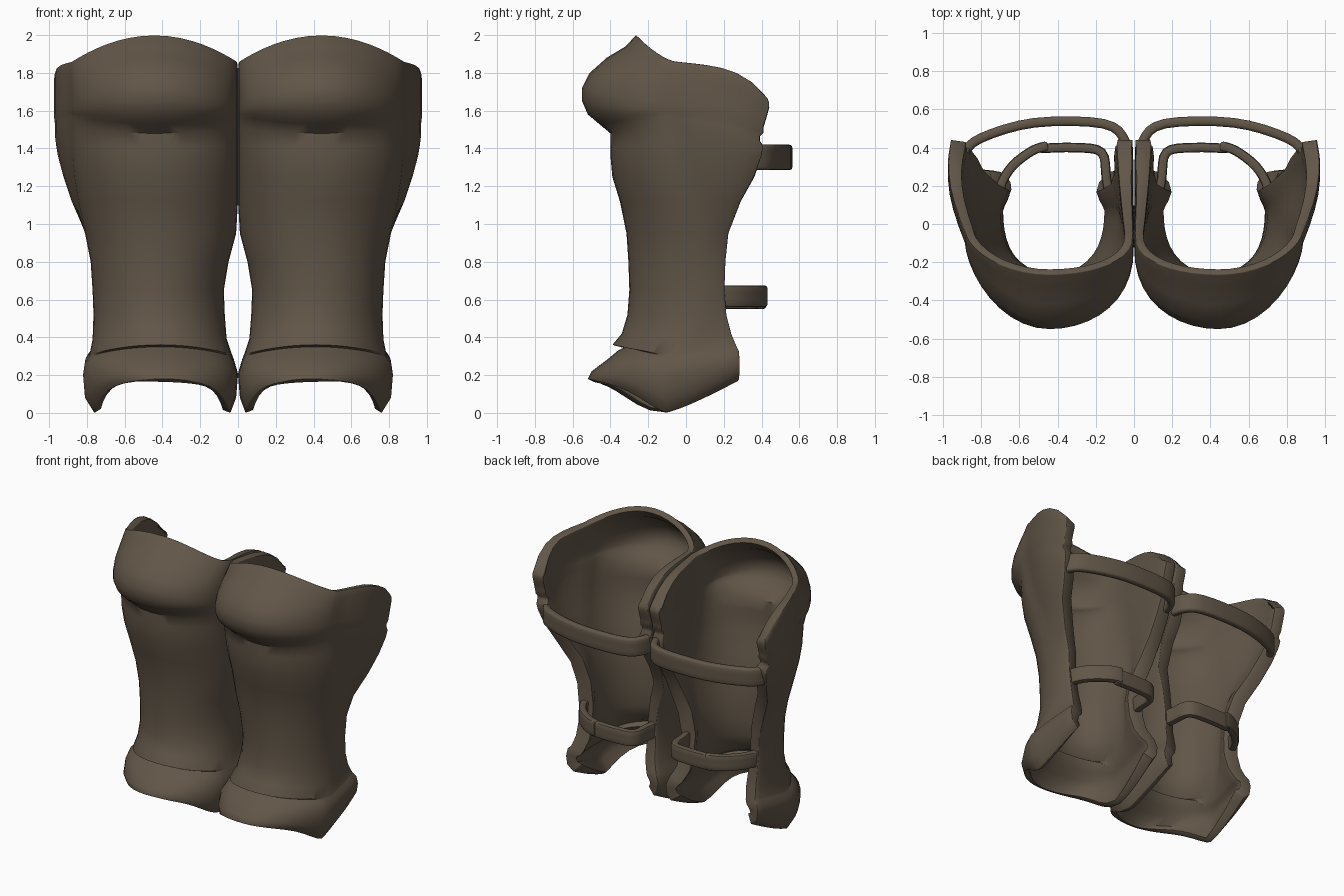
import bpy, bmesh, math

if "Cube" in bpy.data.objects:
    bpy.data.objects.remove(bpy.data.objects["Cube"], do_unlink=True)

leather = bpy.data.materials.new("dark_brown_leather")
leather.use_nodes = True
COLOUR = (0.12, 0.092, 0.064, 1)
leather.diffuse_color = COLOUR
for node in leather.node_tree.nodes:
    if node.type == 'BSDF_PRINCIPLED':
        node.inputs["Base Color"].default_value = COLOUR
        node.inputs["Roughness"].default_value = 0.8

CUFF, KNEE = 0.36, 1.41   # heights where ankle flare and knee cap begin
WALL = 0.1                # greatest shell thickness

# shell rows: height, inner x, outer x, front y, back y
ROWS = [
    (0.0, .04, .76, -.52, .28), (.08, .01, .81, -.50, .285),
    (.2, 0, .82, -.42, .285), (.3, .02, .81, -.36, .28),
    (.34, .03, .79, -.32, .27), (CUFF, .035, .785, -.39, .265),
    (.42, .06, .77, -.34, .24), (.52, .07, .765, -.31, .215),
    (.65, .075, .77, -.30, .205), (.8, .05, .78, -.305, .21),
    (.95, .01, .81, -.315, .225), (1.12, 0, .85, -.35, .29),
    (1.25, 0, .87, -.39, .36), (1.36, 0, .88, -.40, .40),
    (KNEE, 0, .88, -.40, .41), (1.48, 0, .88, -.40, .39),
    (1.53, 0, .88, -.46, .39), (1.58, 0, .88, -.52, .41),
    (1.65, 0, .885, -.55, .41), (1.72, 0, .885, -.55, .42),
    (1.8, 0, .885, -.51, .43), (1.88, 0, .885, -.42, .44),
    (1.94, 0, .885, -.32, .44), (2.0, .005, .88, -.265, .43),
]
FRONT, SIDE = 20, 6   # segments round the front and along each side wall


def rim_heights(u, w):
    """Top and bottom rim heights: u across the front, w back along a side."""
    top = 2.0 - .14 * u * u - .05 * w - .14 * w ** 4
    bottom = .18 - .07 * u * u - .11 * u ** 8 + .17 * w ** 1.2
    return top, bottom


def bump(z, centre, reach):
    return max(0, 1 - abs(z - centre) / reach)


def ramp(z, low, high):
    return min(1, max(0, (z - low) / (high - low)))


def shin(z):
    """1 along the shin, fading to 0 at the cuff and the knee."""
    return ramp(z, .25, .5) * ramp(z, 1.55, 1.05)


def shell_point(row, u, w, angle):
    z, x_in, x_out, y_front, y_back = row
    top, bottom = rim_heights(u, w)
    # side wings bow out above the calf; the lower walls curl in
    flare = .09 * ramp(z, .95, 1.45) * math.sin(2.2 * w)
    curl = .03 * w * w * ramp(z, 1.1, .8)
    x = (x_in + x_out) / 2 + (x_out - x_in) / 2 * u
    x += flare - curl if u > 0 else flare * .1 + curl
    # the shin is widest well back, the knee and cuff further forward
    y_mid = -.1 + .17 * shin(z) + .05 * ramp(z, 1.8, 2)
    if w > 0:
        y = y_mid + (y_back - y_mid) * w
    else:
        # knee is fuller on the inner half, more swept on the outer half
        power = 1 + (.3 if u > 0 else -.18) * (1 - shin(z))
        y = y_mid + (y_front - y_mid) * abs(math.cos(angle)) ** power
    # creases under the knee cap and above the cuff arch across the front
    arch = u * u * (1 - w)
    arch_z = arch * (.07 * bump(z, 1.53, .14) - .05 * bump(z, CUFF, .16))
    if z > KNEE:
        z = KNEE + (z - KNEE) * (top - KNEE) / (2 - KNEE)
    elif z < CUFF:
        z = CUFF - (CUFF - z) * (CUFF - bottom) / CUFF
    return x, y, z + arch_z


def wall_weight(z, u, w):
    """Thin rims at the front, thick rounded walls beside the shin."""
    return min(1, .4 + .35 * w + (.05 + .35 * shin(z)) * u ** 4)


def finish(name, grid, thickness, offset, bevel, weights=None):
    """Skin a grid of points, thicken it, mirror it and shade it."""
    bm = bmesh.new()
    verts = [[bm.verts.new(p) for p in line] for line in grid]
    for a, b in zip(verts, verts[1:]):
        for i in range(len(a) - 1):
            bm.faces.new((a[i], a[i + 1], b[i + 1], b[i]))
    mesh = bpy.data.meshes.new(name)
    bm.to_mesh(mesh)
    bm.free()
    mesh.materials.append(leather)
    ob = bpy.data.objects.new(name, mesh)
    bpy.context.collection.objects.link(ob)
    solid = ob.modifiers.new("thickness", 'SOLIDIFY')
    solid.thickness, solid.offset = thickness, offset
    if weights:
        group = ob.vertex_groups.new(name="wall_thickness")
        for i, weight in enumerate(weights):
            group.add([i], weight, 'REPLACE')
        solid.vertex_group = group.name
    soft = ob.modifiers.new("soft_edges", 'BEVEL')
    soft.width, soft.segments = bevel, 2
    soft.limit_method, soft.angle_limit = 'ANGLE', math.radians(60)
    mirror = ob.modifiers.new("pair", 'MIRROR')
    mirror.use_mirror_merge = False
    bpy.ops.object.select_all(action='DESELECT')
    ob.select_set(True)
    bpy.context.view_layer.objects.active = ob
    for m in list(ob.modifiers):
        bpy.ops.object.modifier_apply(modifier=m.name)
    bpy.ops.object.shade_smooth_by_angle(angle=math.radians(45))


# Columns run from the inner back edge, round the front, to the outer back edge
columns = [(-1, 1 - i / SIDE, 0) for i in range(SIDE)]
for i in range(FRONT + 1):
    ang = math.pi * (i / FRONT - .5)
    columns.append((math.sin(ang), 0, ang))
columns += [(1, (i + 1) / SIDE, 0) for i in range(SIDE)]

finish("greave_shells",
       [[shell_point(r, *c) for c in columns] for r in ROWS], WALL, -1, .01,
       [wall_weight(r[0], u, w) for r in ROWS for u, w, _ in columns])


def smooth_path(points, steps=4):
    """Catmull-Rom curve through a few plan points."""
    p = [points[0]] + points + [points[-1]]
    out = []
    for i in range(1, len(p) - 2):
        for s in range(steps):
            t = s / steps
            out.append(tuple(
                .5 * (2 * b + (c - a) * t + (2 * a - 5 * b + 4 * c - d) * t * t
                      + (3 * b - a - 3 * c + d) * t ** 3)
                for a, b, c, d in zip(p[i - 1], p[i], p[i + 1], p[i + 2])))
    return out + [points[-1]]


def strap(name, points, low, high, thickness=.05):
    path = smooth_path(points)
    levels = [low + (high - low) * k / 3 for k in range(4)]
    finish(name, [[(x, y, z) for x, y in path] for z in levels],
           thickness, 0, .016)


# Straps across the open backs
strap("upper_straps", [(.04, .28), (.045, .43), (.16, .525), (.52, .53),
                       (.8, .45), (.89, .36), (.91, .22)], 1.285, 1.42)
strap("lower_straps_inner", [(.125, .1), (.145, .24), (.17, .375), (.31, .4),
                             (.5, .395)], .55, .665)
strap("lower_straps_outer", [(.45, .41), (.53, .385), (.63, .31),
                             (.69, .22), (.725, .1)], .56, .675)
